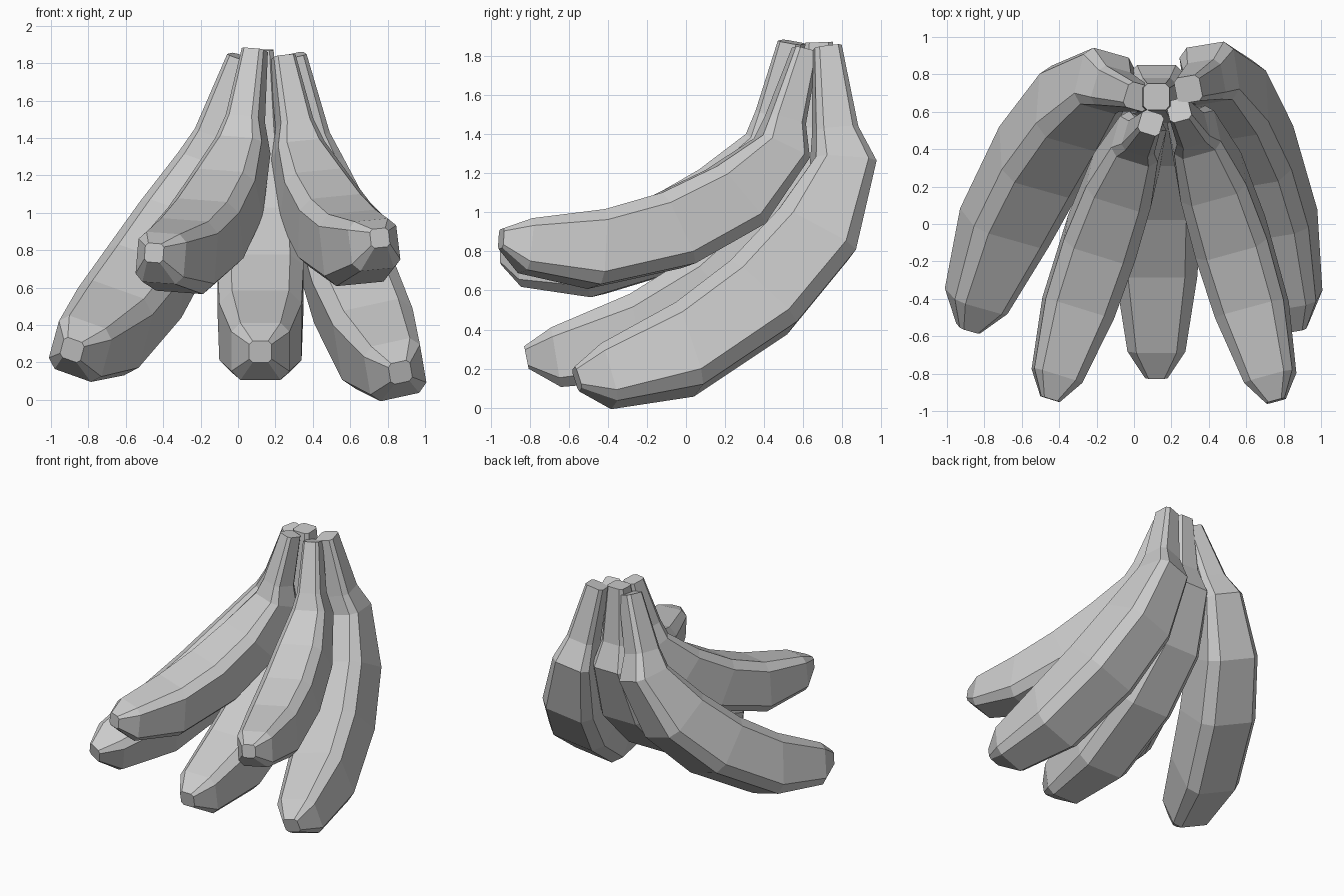
import bpy, bmesh
from mathutils import Vector

if "Cube" in bpy.data.objects:
    bpy.data.objects.remove(bpy.data.objects["Cube"])

# Side profile of one fruit, measured from the stem along its chord:
# (outer edge along, outer bulge, inner edge along, inner bulge, width)
RINGS = [
    (-.05, .05, .05, -.05, .14),    # stem end
    (.25, .37, .40, .21, .21),      # neck
    (.345, .55, .52, .29, .30),     # shoulder
    (.80, .74, .87, .30, .42),
    (1.297, .72, 1.25, .26, .46),
    (1.86, .53, 1.60, .165, .44),
    (2.19, .23, 2.00, -.014, .31),
    (2.234, .045, 2.165, -.05, .12),  # blossom tip
]
BASE_CHORD = 2.207

# Square section with chamfered corners
C = .69
SECTION = [(-C, -1), (C, -1), (1, -C), (1, C), (C, 1), (-C, 1), (-1, C), (-1, -C)]


def banana(name, stem, tip, lean):
    stem, tip = Vector(stem), Vector(tip)
    scale = (tip - stem).length / BASE_CHORD
    along = (tip - stem).normalized()
    bulge = Vector((lean, -along.z, along.y))
    bulge = (bulge - along * bulge.dot(along)).normalized()
    side = along.cross(bulge)
    bm = bmesh.new()
    loops = []
    for ot, ob, it, ib, width in RINGS:
        outer = stem + (along * ot + bulge * ob) * scale
        inner = stem + (along * it + bulge * ib) * scale
        mid, half = (outer + inner) / 2, (outer - inner) / 2
        loops.append([bm.verts.new(mid + side * (width / 2 * scale * u) + half * v)
                      for u, v in SECTION])
    for a, b in zip(loops, loops[1:]):
        for i in range(8):
            j = (i + 1) % 8
            bm.faces.new((a[i], a[j], b[j], b[i]))
    bm.faces.new(loops[0])
    bm.faces.new(loops[-1])
    bmesh.ops.recalc_face_normals(bm, faces=bm.faces)
    mesh = bpy.data.meshes.new(name)
    bm.to_mesh(mesh)
    bm.free()
    bpy.context.collection.objects.link(bpy.data.objects.new(name, mesh))


# Lower row of three
banana("banana_lower_left", (.02, .68, 1.83), (-.89, -.56, .26), 0)
banana("banana_lower_middle", (.12, .68, 1.87), (.12, -.82, .25), 0)
banana("banana_lower_right", (.29, .72, 1.84), (.87, -.56, .14), 0)
# Smaller upper pair
banana("banana_upper_left", (.09, .54, 1.87), (-.45, -.94, .78), .12)
banana("banana_upper_right", (.24, .61, 1.83), (.76, -.95, .86), -.06)
